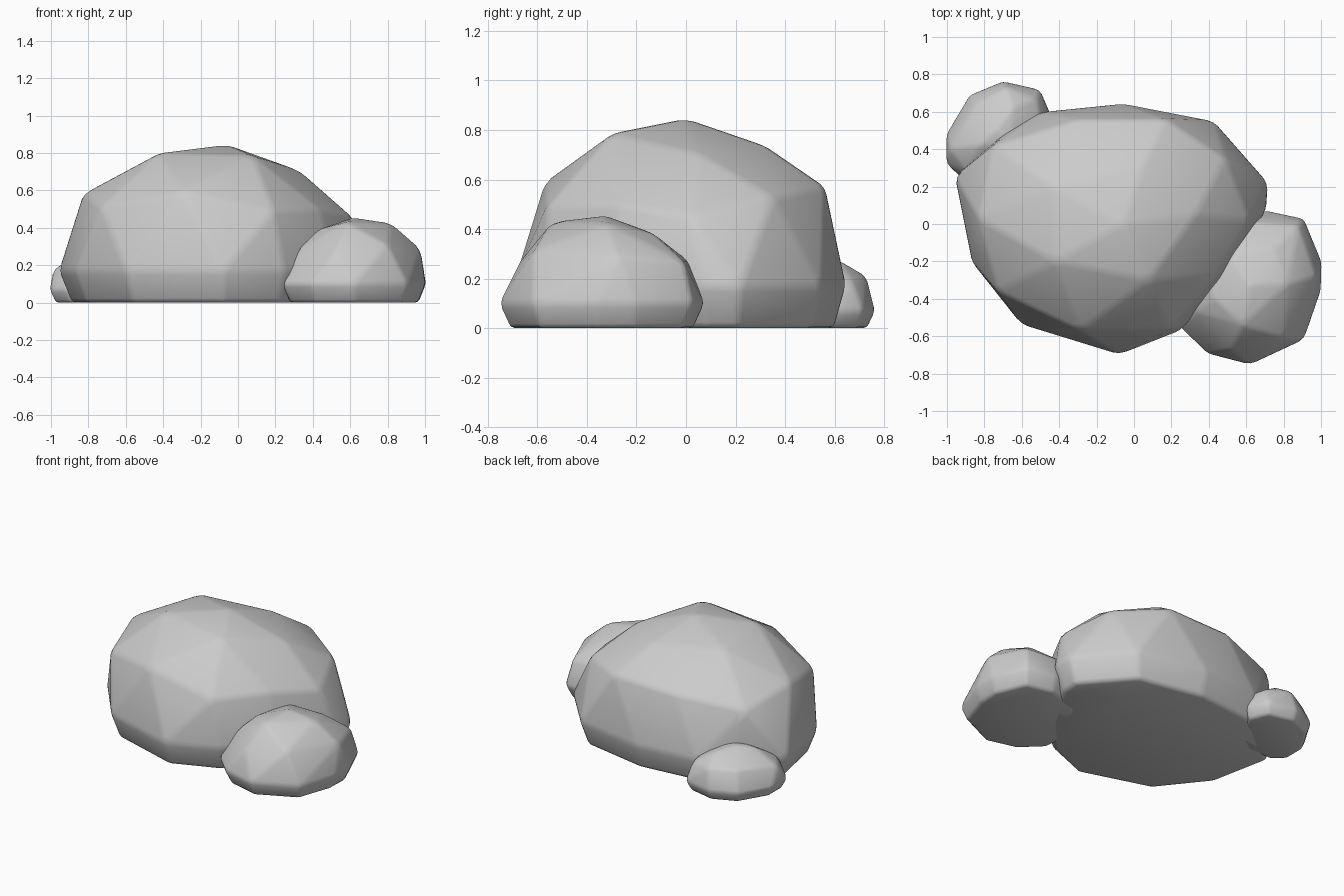
import bpy, bmesh, math

if "Cube" in bpy.data.objects:
    bpy.data.objects.remove(bpy.data.objects["Cube"])

def rock(name, widest, z_wide, base_scale, upper, crown, bevel):
    """Faceted boulder: hull of a base ring, a widest ring, a shoulder ring and a crown."""
    cx = sum(p[0] for p in widest) / len(widest)
    cy = sum(p[1] for p in widest) / len(widest)
    pts = [(x, y, z_wide) for x, y in widest]
    pts += [(cx + (x - cx) * base_scale, cy + (y - cy) * base_scale, 0) for x, y in widest]
    pts += upper + crown
    bm = bmesh.new()
    for p in pts:
        bm.verts.new(p)
    res = bmesh.ops.convex_hull(bm, input=bm.verts[:])
    junk = {g for g in res["geom_interior"] + res["geom_unused"] if isinstance(g, bmesh.types.BMVert)}
    bmesh.ops.delete(bm, geom=[v for v in junk if v.is_valid], context='VERTS')
    bmesh.ops.dissolve_limit(bm, angle_limit=math.radians(4), verts=bm.verts[:], edges=bm.edges[:])
    bmesh.ops.recalc_face_normals(bm, faces=bm.faces[:])
    me = bpy.data.meshes.new(name)
    bm.to_mesh(me)
    bm.free()
    ob = bpy.data.objects.new(name, me)
    bpy.context.collection.objects.link(ob)
    # worn edges with soft shading
    mod = ob.modifiers.new("worn_edges", 'BEVEL')
    mod.width = bevel
    mod.segments = 2
    mod.limit_method = 'ANGLE'
    mod.angle_limit = math.radians(12)
    for f in me.polygons:
        f.use_smooth = True
    return ob

# large central boulder
rock("main_boulder",
     [(-.96, .25), (-.87, -.2), (-.6, -.54), (-.08, -.7), (.25, -.57), (.5, -.3),
      (.71, .08), (.72, .22), (.43, .55), (-.06, .645), (-.5, .6), (-.68, .5)],
     .17, .92,
     [(-.83, .03, .58), (-.75, .42, .51), (-.3, .56, .56), (.17, .56, .57), (.49, .35, .53),
      (.62, .02, .45), (.44, -.28, .5), (.19, -.56, .49), (-.29, -.57, .59), (-.73, -.36, .51)],
     [(-.06, 0, .845), (-.42, -.2, .8), (.08, -.3, .785), (.33, .05, .705),
      (.05, .32, .735), (-.43, .2, .77)],
     .025)

# medium boulder at the front right
rock("front_boulder",
     [(.24, -.55), (.39, -.695), (.62, -.755), (.91, -.62), (1.0, -.36), (1.005, -.2),
      (.91, .03), (.7, .075), (.42, 0), (.22, -.28)],
     .1, .89,
     [(.33, -.47, .29), (.52, -.67, .27), (.8, -.61, .31), (.975, -.28, .29), (.88, -.01, .27),
      (.6, .01, .27), (.32, -.2, .28)],
     [(.58, -.54, .43), (.43, -.4, .39), (.62, -.33, .455), (.82, -.32, .425),
      (.75, -.13, .38), (.5, -.15, .39)],
     .02)

# small boulder at the back left
rock("back_boulder",
     [(-1.005, .32), (-1.005, .48), (-.88, .69), (-.7, .765), (-.5, .72), (-.44, .58),
      (-.5, .38), (-.7, .24), (-.92, .24)],
     .07, .88,
     [(-.985, .4, .18), (-.85, .64, .2), (-.68, .73, .21), (-.52, .67, .19),
      (-.49, .5, .2), (-.9, .28, .19)],
     [(-.74, .5, .3), (-.65, .62, .275), (-.83, .42, .28), (-.66, .42, .29)],
     .018)
